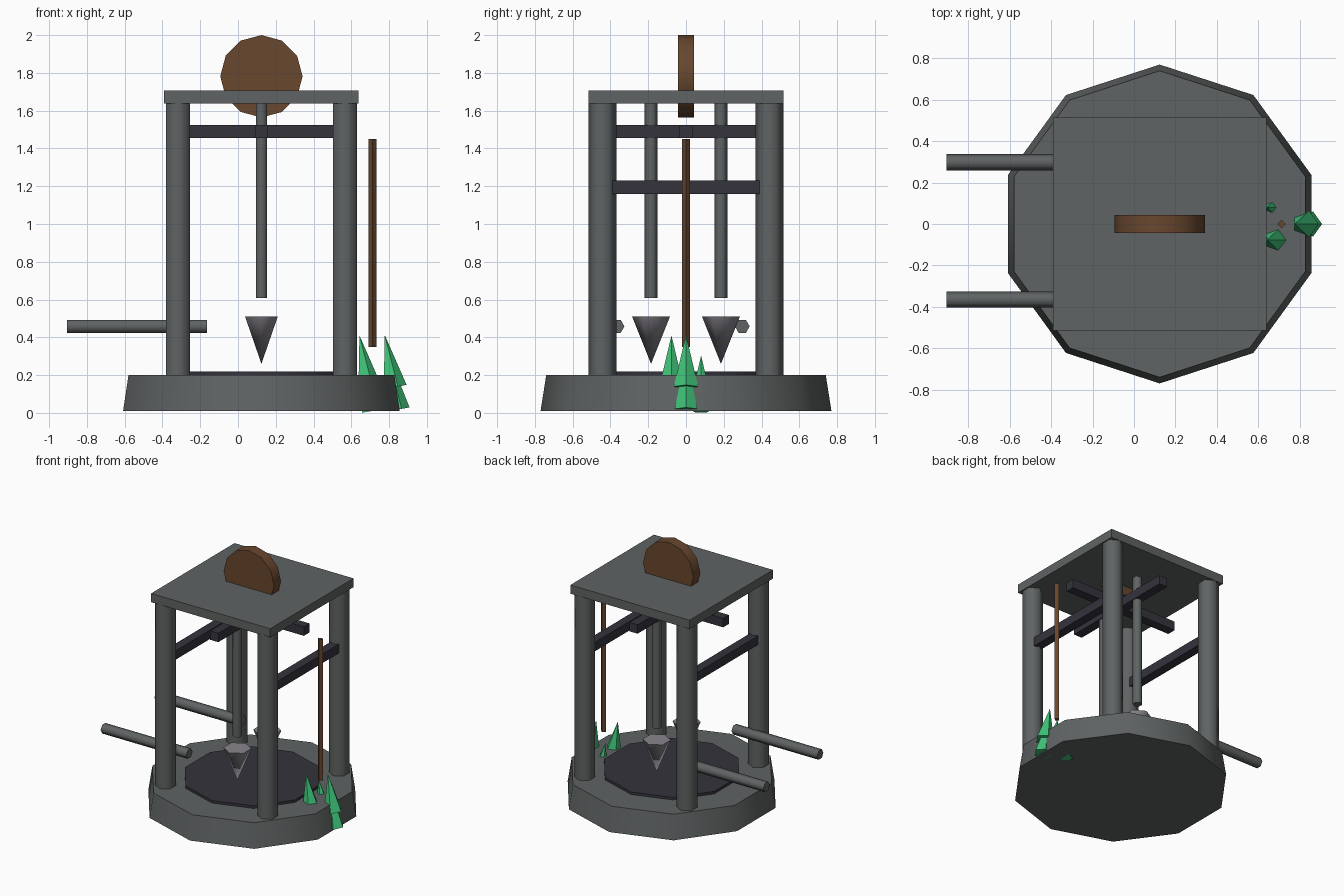
import bpy
import math
from mathutils import Vector, Matrix

cube = bpy.data.objects.get("Cube")
if cube:
    bpy.data.objects.remove(cube, do_unlink=True)


def material(name, rgb):
    m = bpy.data.materials.new(name)
    m.use_nodes = True
    m.diffuse_color = (*rgb, 1)
    bsdf = next(n for n in m.node_tree.nodes if n.type == 'BSDF_PRINCIPLED')
    bsdf.inputs["Base Color"].default_value = (*rgb, 1)
    bsdf.inputs["Roughness"].default_value = 0.8
    return m


STONE = material("stone grey", (0.115, 0.125, 0.125))
DARK = material("dark iron", (0.035, 0.033, 0.046))
WOOD = material("brown wood", (0.14, 0.063, 0.027))
METAL = material("pale metal", (0.25, 0.235, 0.265))
GREEN = material("leaf green", (0.05, 0.55, 0.19))

CX = 0.124  # centre line of the tower


def finish(name, mat):
    ob = bpy.context.object
    ob.name = name
    ob.data.materials.append(mat)
    return ob


def prism(name, mat, sides, r_low, r_high, length, centre, rot=(0, 0, 0)):
    bpy.ops.mesh.primitive_cone_add(vertices=sides, radius1=r_low, radius2=r_high,
                                    depth=length, location=centre, rotation=rot)
    bpy.ops.object.shade_smooth_by_angle(angle=math.radians(61))
    return finish(name, mat)


def upright(name, mat, sides, r_low, r_high, x, y, z0, z1):
    return prism(name, mat, sides, r_low, r_high, z1 - z0, (x, y, (z0 + z1) / 2))


def box(name, mat, size, centre):
    bpy.ops.mesh.primitive_cube_add(size=1, location=centre)
    bpy.context.object.scale = size
    bpy.ops.object.transform_apply(location=False, rotation=False, scale=True)
    return finish(name, mat)


# Base, floor and roof
upright("base", STONE, 10, 0.77, 0.74, CX, 0, 0.01, 0.2)
upright("floor_disc", DARK, 10, 0.5, 0.5, CX, 0, 0.19, 0.22)
box("roof_slab", STONE, (1.03, 1.03, 0.068), (CX, 0, 1.672))

# Corner pillars, side beams, hanging rods with spikes
for sx, side in ((-1, "right"), (1, "left")):
    for sy, end in ((-1, "front"), (1, "back")):
        upright(f"pillar_{end}_{side}", STONE, 6, 0.074, 0.074,
                CX + sx * 0.442, sy * 0.442, 0.19, 1.65)
    box(f"side_beam_{side}", DARK, (0.07, 0.776, 0.07), (CX + sx * 0.442, 0, 1.195))
for sy, end in ((-1, "front"), (1, "back")):
    upright(f"hanging_rod_{end}", STONE, 6, 0.034, 0.034, CX, sy * 0.185, 0.607, 1.645)
    upright(f"spike_{end}", METAL, 6, 0, 0.1, CX, sy * 0.185, 0.26, 0.51)

# Crossed beams under the roof
box("cross_beam_x", DARK, (0.94, 0.07, 0.07), (CX, 0, 1.49))
box("cross_beam_y", DARK, (0.07, 0.94, 0.07), (CX, 0, 1.49))

# Wheel through the roof
prism("wheel", WOOD, 12, 0.218, 0.218, 0.086, (CX, 0, 1.782), (math.pi / 2, 0, 0))

# Handles reaching out sideways
for y, end in ((-0.365, "front"), (0.298, "back")):
    prism(f"handle_{end}", STONE, 6, 0.039, 0.039, 0.74, (-0.535, y, 0.458),
          (0, math.pi / 2, 0))

# Thin pole
upright("thin_pole", WOOD, 4, 0.021, 0.021, 0.713, 0, 0.348, 1.45)

# Leaning two-tier trees, placed by their tips
TILT = Matrix.Rotation(math.radians(-10), 4, 'Y')


def tree(name, tip, s):
    for tier, top, bottom, r in (("upper", 0, 0.28, 0.068), ("lower", 0.1, 0.4, 0.063)):
        centre = Vector(tip) + TILT @ Vector((0, 0, -s * (top + bottom) / 2))
        ob = prism(f"{name}_{tier}", GREEN, 5, r * s, 0, s * (bottom - top), centre)
        turn = TILT @ Matrix.Rotation(-math.pi / 2, 4, 'Z')
        ob.rotation_euler = turn.to_euler()


tree("large_tree", (0.777, 0, 0.412), 1.0)
tree("medium_tree", (0.643, -0.077, 0.41), 0.8)
tree("small_tree", (0.642, 0.08, 0.303), 0.75)
